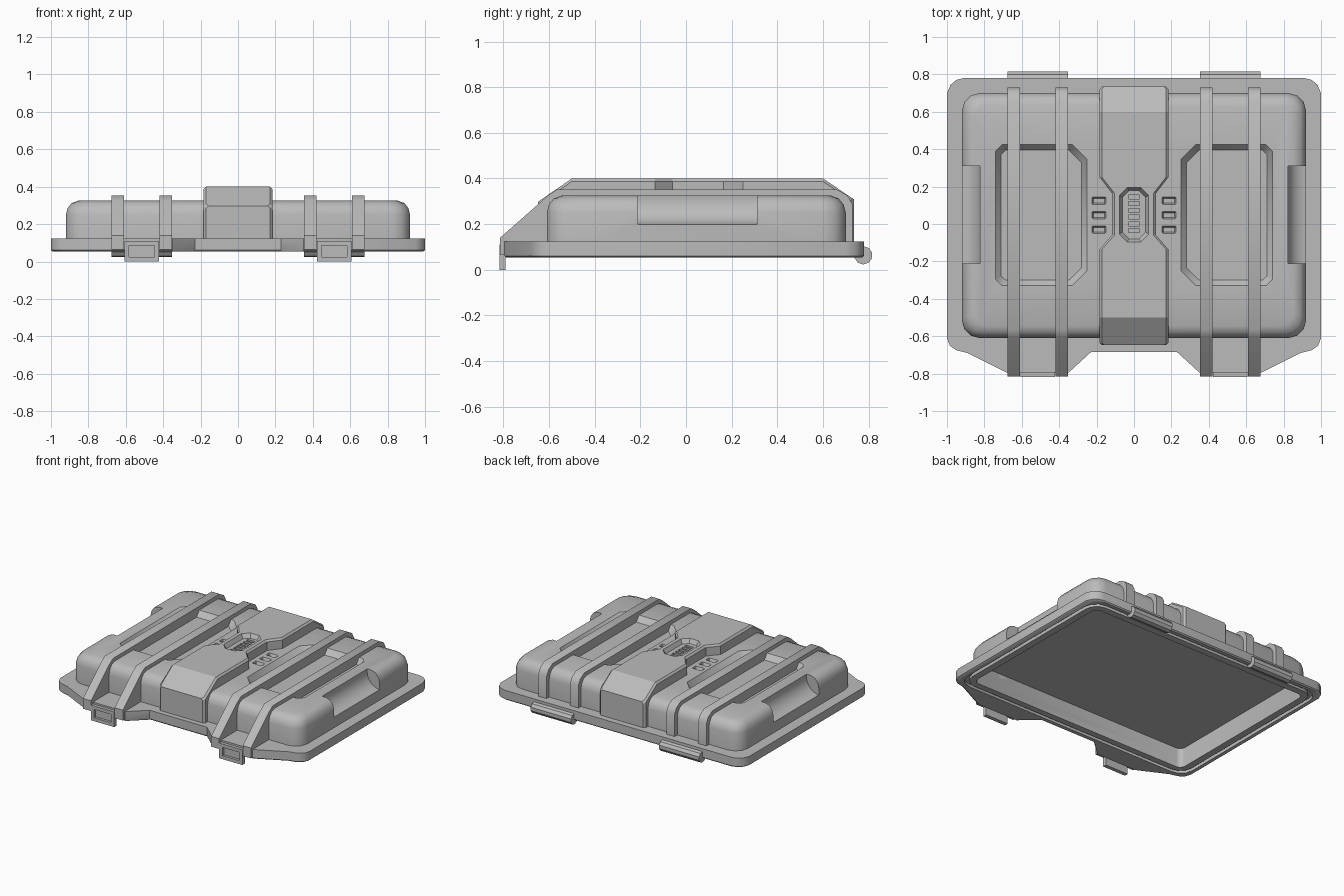
import bpy, bmesh, math
from mathutils import Matrix

if "Cube" in bpy.data.objects:
    bpy.data.objects.remove(bpy.data.objects["Cube"])

grey = bpy.data.materials.new("plain grey")
grey.use_nodes = True
COLOUR = (0.5, 0.5, 0.5, 1)
grey.diffuse_color = COLOUR
grey.node_tree.nodes["Principled BSDF"].inputs["Base Color"].default_value = COLOUR


def loft(name, loops, wrap=False):
    """Skin a row of equal-length loops; cap the ends, or join them into a ring."""
    bm = bmesh.new()
    rows = [[bm.verts.new(p) for p in loop] for loop in loops]
    pairs = list(zip(rows, rows[1:]))
    if wrap:
        pairs.append((rows[-1], rows[0]))
    else:
        bm.faces.new(rows[0])
        bm.faces.new(rows[-1])
    n = len(rows[0])
    for a, b in pairs:
        for i in range(n):
            j = (i + 1) % n
            bm.faces.new((a[i], a[j], b[j], b[i]))
    bmesh.ops.recalc_face_normals(bm, faces=bm.faces)
    mesh = bpy.data.meshes.new(name)
    bm.to_mesh(mesh)
    bm.free()
    mesh.materials.append(grey)
    obj = bpy.data.objects.new(name, mesh)
    bpy.context.collection.objects.link(obj)
    return obj


def rounded(hw, y0, y1, z, r, n=3):
    """Rounded rectangle, centred on x = 0."""
    loop = []
    for k, (cx, cy) in enumerate(((hw - r, y1 - r), (r - hw, y1 - r), (r - hw, y0 + r), (hw - r, y0 + r))):
        for i in range(n + 1):
            a = math.pi / 2 * (k + i / n)
            loop.append((cx + r * math.cos(a), cy + r * math.sin(a), z))
    return loop


def chamfered(x0, x1, y0, y1, z, ca, cb):
    """Rectangle with corners cut by ca at x0 and by cb at x1."""
    return [(x0 + ca, y0, z), (x1 - cb, y0, z), (x1, y0 + cb, z), (x1, y1 - cb, z),
            (x1 - cb, y1, z), (x0 + ca, y1, z), (x0, y1 - ca, z), (x0, y0 + ca, z)]


def pocket(x0, x1, y0, y1, top, depth, slope, ca, cb):
    """Cutter for a recess with sloping walls."""
    def ring(d, z):
        return chamfered(x0 + d, x1 - d, y0 + d, y1 - d, z, ca - d * .4, cb - d * .4)
    return loft("pocket_cutter", [ring(0, top + .05), ring(0, top), ring(slope, top - depth)])


def box(name, x0, x1, y0, y1, z0, z1):
    return loft(name, [[(x0, y0, z), (x1, y0, z), (x1, y1, z), (x0, y1, z)] for z in (z0, z1)])


def along_x(name, profile, x0, x1):
    return loft(name, [[(x, y, z) for y, z in profile] for x in (x0, x1)])


def cut(obj, cutters):
    """Subtract the cutters and keep the result as plain mesh."""
    for c in cutters:
        c.hide_render = True
        mod = obj.modifiers.new("cut", "BOOLEAN")
        mod.operation, mod.solver, mod.object = "DIFFERENCE", "EXACT", c
    bpy.context.view_layer.update()
    ev = obj.evaluated_get(bpy.context.evaluated_depsgraph_get())
    mesh = bpy.data.meshes.new_from_object(ev)
    obj.modifiers.clear()
    obj.data = mesh


# Cutters for the hollow underside: straight walls up to a flat ceiling
cavity, clearance = [loft("cavity_cutter", [rounded(.89, -.58, .67, z, .04) for z in (.03, top)])
                     for top in (.195, .215)]
groove = loft("groove_cutter", [rounded(.965, -.65, .745, .03, .1), rounded(.965, -.65, .745, .075, .1),
                                rounded(.94, -.625, .72, .075, .09), rounded(.94, -.625, .72, .03, .09)], wrap=True)
cutters = [cavity, clearance, groove]

# Flange with two front tabs
half = [(.23, -.685), (.35, -.795), (.68, -.795), (.89, -.69), (.95, -.675), (.985, -.65), (1, -.61),
        (1, .70), (.98, .745), (.95, .77), (.91, .78)]
outline = half + [(-x, y) for x, y in reversed(half)]
flange = loft("flange", [[(x * s, y * s, z) for x, y in outline]
                         for s, z in ((.99, .053), (1, .061), (1, .123))])
cut(flange, [cavity, groove])

# Domed body with panels, vents and hand grips cut in
body = loft("lid_body", [rounded(.92 - d, -.61 + d, .70 - d, z, .095 - d * .3)
                         for d, z in ((0, .09), (0, .25), (.009, .285), (.03, .312), (.065, .325))])
body_cuts = [cavity]
for s in (-1, 1):
    parts = [pocket(.25, .74, -.33, .425, .325, .04, .03, .08, .035)]
    for y in (.125, .048, -.03):
        parts.append(pocket(.15, .225, y - .02, y + .02, .325, .02, .008, .005, .005))
    arc = [math.tau * i / 24 for i in range(24)]
    parts.append(along_x("grip_cutter", [(.11 * math.cos(a), .11 * math.sin(a)) for a in arc], -.26, .26))
    parts[-1].data.transform(Matrix.Translation((.93, .05, .308)) @ Matrix.Rotation(math.pi / 2, 4, "Z"))
    if s < 0:
        for p in parts:
            p.data.transform(Matrix.Scale(-1, 4, (1, 0, 0)))
            p.data.flip_normals()
    body_cuts += parts
cut(body, body_cuts)
cutters += body_cuts[1:]

# Central ridge with a narrow waist and chamfered ends
stations = ((-.648, .17, .298), (-.635, .184, .307), (-.5, .184, .40), (-.135, .184, .40), (-.06, .118, .40),
            (.165, .118, .40), (.25, .184, .40), (.6, .184, .40), (.722, .184, .318), (.736, .17, .309))
E = .013
ridge = loft("centre_ridge", [[(-w, y, .1), (-w, y, t - E), (E - w, y, t), (w - E, y, t), (w, y, t - E), (w, y, .1)]
                              for y, w, t in stations])
dial = pocket(-.078, .078, -.095, .195, .40, .03, .016, .042, .042)
slots = [box("slot_cutter", -.03, .03, y - .011, y + .011, .35, .39)
         for y in (-.035 + .036 * i for i in range(6))]
cut(ridge, [clearance, dial] + slots)
cutters += [dial] + slots

# Straps, latches and hinges on both sides
strap_profile = [(-.815, .065), (-.815, .14), (-.605, .325), (-.565, .352), (.66, .352), (.708, .325),
                 (.73, .285), (.73, .1), (-.6, .1), (-.78, .065)]
smooth = [body, flange]
for side, s in (("right", -1), ("left", 1)):
    for place, x in (("inner", .387), ("outer", .642)):
        strap = along_x(f"{side}_{place}_strap", strap_profile, s * x - .033, s * x + .033)
        cut(strap, [clearance])
        smooth.append(strap)
    cx = s * .515
    latch = box(f"{side}_latch", cx - .093, cx + .093, -.818, -.79, 0, .11)
    well = box("latch_cutter", cx - .068, cx + .068, -.9, -.8, .025, .085)
    cut(latch, [well])
    cutters.append(well)
    circle = [math.tau * (i + .5) / 10 for i in range(10)]
    along_x(f"{side}_hinge", [(.777 + .04 * math.cos(a), .063 + .04 * math.sin(a)) for a in circle],
            cx - .162, cx + .162)

for c in cutters:
    bpy.data.objects.remove(c)

# Smooth the rounded parts, keeping their edges sharp
bpy.ops.object.select_all(action="DESELECT")
for obj in smooth:
    obj.select_set(True)
    bpy.context.view_layer.objects.active = obj
bpy.ops.object.shade_smooth_by_angle(angle=math.radians(35))
